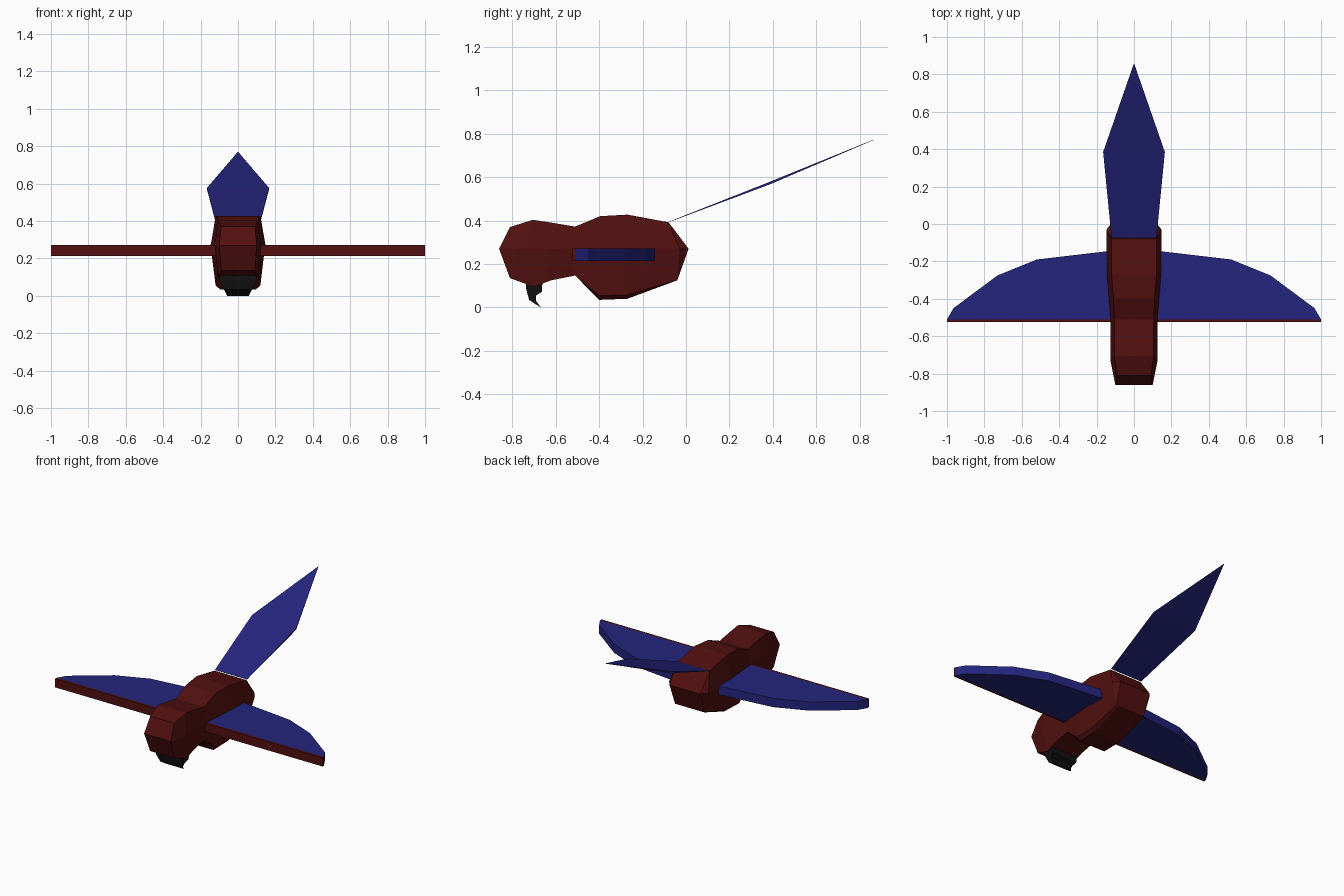
import bpy, bmesh

cube = bpy.data.objects.get("Cube")
if cube:
    bpy.data.objects.remove(cube, do_unlink=True)


def material(name, rgb):
    m = bpy.data.materials.new(name)
    m.use_nodes = True
    col = (*rgb, 1.0)
    m.diffuse_color = col
    bsdf = next(n for n in m.node_tree.nodes if n.type == 'BSDF_PRINCIPLED')
    bsdf.inputs["Base Color"].default_value = col
    bsdf.inputs["Roughness"].default_value = 0.8
    return m


RED = material("dark red", (0.085, 0.005, 0.005))
BLUE = material("deep blue", (0.018, 0.018, 0.21))
BLACK = material("beak black", (0.006, 0.006, 0.006))


def finish(name, bm, *mats):
    bmesh.ops.remove_doubles(bm, verts=bm.verts, dist=0.0005)
    bmesh.ops.recalc_face_normals(bm, faces=bm.faces)
    me = bpy.data.meshes.new(name)
    bm.to_mesh(me)
    bm.free()
    for m in mats:
        me.materials.append(m)
    ob = bpy.data.objects.new(name, me)
    bpy.context.collection.objects.link(ob)
    return ob


def prism(bm, lower, upper):
    """Solid between two matching outlines."""
    a = [bm.verts.new(p) for p in lower]
    b = [bm.verts.new(p) for p in upper]
    n = len(a)
    bm.faces.new(a)
    bm.faces.new(b[::-1])
    for i in range(n):
        j = (i + 1) % n
        bm.faces.new((a[i], b[i], b[j], a[j]))


# Body and head: rings of (half width, y, z) from crown to belly, right side mirrored
def ring(top, mid, bot, bevel=0.0):
    hw, y, z = bot
    return [top, mid, (hw, y, z + bevel), (hw * 0.8, y, z)]


rings = [
    ring((0.09, -0.81, 0.37), (0.10, -0.86, 0.27), (0.09, -0.81, 0.135)),
    ring((0.105, -0.705, 0.403), (0.125, -0.735, 0.27), (0.105, -0.70, 0.095)),
    ring((0.105, -0.63, 0.392), (0.125, -0.63, 0.27), (0.105, -0.62, 0.125)),
    ring((0.105, -0.51, 0.372), (0.125, -0.51, 0.27), (0.105, -0.51, 0.147)),
    ring((0.11, -0.395, 0.42), (0.135, -0.395, 0.27), (0.12, -0.40, 0.035), 0.02),
    ring((0.12, -0.27, 0.427), (0.145, -0.27, 0.27), (0.12, -0.27, 0.04), 0.018),
    ring((0.12, -0.08, 0.392), (0.147, -0.03, 0.27), (0.11, -0.04, 0.125)),
    ring((0.12, -0.08, 0.392), (0.115, 0.012, 0.27), (0.11, -0.04, 0.125)),
]
bm = bmesh.new()
loops = []
for half in rings:
    pts = half + [(-x, y, z) for x, y, z in reversed(half)]
    loops.append([bm.verts.new(p) for p in pts])
for a, b in zip(loops, loops[1:]):
    for i in range(8):
        j = (i + 1) % 8
        bm.faces.new((a[i], a[j], b[j], b[i]))
for cap in (loops[0], loops[-1]):
    for i in range(3):
        bm.faces.new((cap[i], cap[i + 1], cap[6 - i], cap[7 - i]))
finish("body", bm, RED)

# Wings: swept plan outline with a red leading edge
WING = [(0.12, -0.525), (1.0, -0.525), (1.0, -0.51), (0.965, -0.45),
        (0.73, -0.275), (0.52, -0.19), (0.12, -0.143)]
for side, name in ((1, "left_wing"), (-1, "right_wing")):
    bm = bmesh.new()
    prism(bm, [(side * x, y, 0.213) for x, y in WING],
          [(side * x, y, 0.272) for x, y in WING])
    bmesh.ops.bisect_plane(bm, geom=bm.verts[:] + bm.edges[:] + bm.faces[:],
                           plane_co=(0, -0.51, 0), plane_no=(0, 1, 0))
    for f in bm.faces:
        f.material_index = 1 if f.calc_center_median().y < -0.511 else 0
    finish(name, bm, BLUE, RED)

# Tail: thin pointed blade rising to the rear, thickest across its widest line
bm = bmesh.new()
TAIL = [(-0.12, -0.075, 0.395), (0.12, -0.075, 0.395), (0.165, 0.385, 0.572),
        (0.0, 0.86, 0.77), (-0.165, 0.385, 0.572)]


def blade(sign):
    return [(x, y, z + sign * (0.006 if abs(x) > 0.15 else 0.001)) for x, y, z in TAIL]


low = [bm.verts.new(p) for p in blade(-1)]
high = [bm.verts.new(p) for p in blade(1)]
for v in (low, high):
    bm.faces.new((v[0], v[1], v[2], v[4]))
    bm.faces.new((v[2], v[3], v[4]))
for i in range(5):
    j = (i + 1) % 5
    bm.faces.new((low[i], low[j], high[j], high[i]))
finish("tail", bm, BLUE)

# Beak: hooked side profile, narrowing downwards
BEAK = [(-0.735, 0.12), (-0.735, 0.085), (-0.722, 0.035), (-0.70, 0.02), (-0.667, 0.0),
        (-0.69, 0.03), (-0.69, 0.055), (-0.663, 0.072), (-0.66, 0.13)]


def beak_side(sign):
    return [(sign * min(0.1, 0.058 + 0.5 * z), y, z) for y, z in BEAK]


bm = bmesh.new()
prism(bm, beak_side(-1), beak_side(1))
finish("beak", bm, BLACK)
